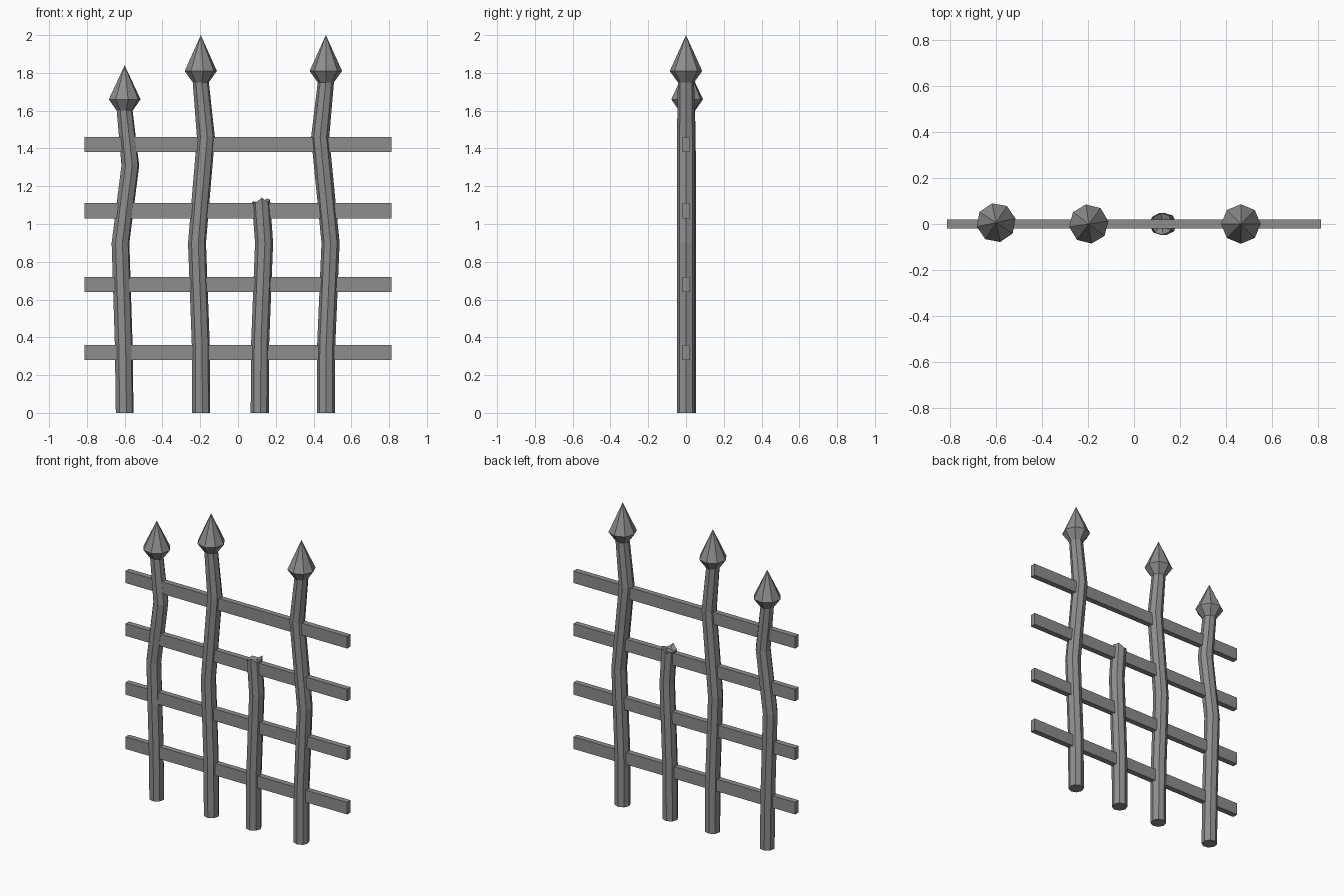
import bpy, bmesh, math

cube = bpy.data.objects.get("Cube")
if cube:
    bpy.data.objects.remove(cube, do_unlink=True)

SIDES = 8
iron = bpy.data.materials.new("dark grey iron")
GREY = (0.27, 0.27, 0.27, 1)
iron.diffuse_color = GREY
iron.use_nodes = True
iron.node_tree.nodes["Principled BSDF"].inputs["Base Color"].default_value = GREY


def finish(name, bm):
    bmesh.ops.recalc_face_normals(bm, faces=bm.faces)
    mesh = bpy.data.meshes.new(name)
    bm.to_mesh(mesh)
    bm.free()
    mesh.materials.append(iron)
    obj = bpy.data.objects.new(name, mesh)
    bpy.context.collection.objects.link(obj)


def ring(bm, x, y, z, radius, turn, lift=None):
    verts = []
    for i in range(SIDES):
        a = turn + i * math.tau / SIDES
        dz = lift[i] if lift else 0
        verts.append(bm.verts.new((x + radius * math.cos(a), y + radius * math.sin(a), z + dz)))
    return verts


def bridge(bm, low, high):
    for i in range(SIDES):
        j = (i + 1) % SIDES
        bm.faces.new((low[i], low[j], high[j], high[i]))


def make_post(name, path, y, turn, tip_z=None, jagged=None):
    """Bent octagonal bar, ending in a spear head or a broken hollow stub."""
    bm = bmesh.new()
    rings = [ring(bm, x, y, z, 0.048, turn) for x, z in path[:-1]]
    x, z = path[-1]
    if tip_z:
        rings.append(ring(bm, x, y, z, 0.043, turn))
        rings.append(ring(bm, x, y, z + 0.06, 0.086, turn))
    else:
        rings.append(ring(bm, x, y, z, 0.048, turn, jagged))
        rings.append(ring(bm, x, y, z - 0.01, 0.03, turn, jagged))
    bm.faces.new(rings[0])
    for low, high in zip(rings, rings[1:]):
        bridge(bm, low, high)
    # Spear point, or the sunken core of the break
    apex = bm.verts.new((x, y, tip_z or z - 0.02))
    for i in range(SIDES):
        bm.faces.new((rings[-1][i], rings[-1][(i + 1) % SIDES], apex))
    finish(name, bm)


# Upright bars
make_post("right_post", [(-0.6, 0), (-0.605, 0.36), (-0.622, 0.9), (-0.57, 1.31), (-0.6, 1.6)],
          0.006, math.radians(12), tip_z=1.84)
make_post("middle_post", [(-0.195, 0), (-0.197, 0.36), (-0.217, 0.9), (-0.17, 1.46), (-0.197, 1.75)],
          0, math.radians(8), tip_z=2)
make_post("left_post", [(0.465, 0), (0.467, 0.36), (0.49, 0.9), (0.435, 1.46), (0.465, 1.75)],
          0, 0, tip_z=2)
make_post("broken_post", [(0.115, 0), (0.117, 0.36), (0.138, 0.9), (0.122, 1.11)],
          0, math.radians(5), jagged=[0.02, 0.025, 0, 0.01, 0.005, 0, 0.03, 0.005])

# Horizontal rails
for i, z in enumerate((0.32, 0.68, 1.07, 1.42)):
    bm = bmesh.new()
    bmesh.ops.create_cube(bm, size=1)
    bmesh.ops.scale(bm, vec=(1.626, 0.037, 0.08), verts=bm.verts)
    bmesh.ops.translate(bm, vec=(0, 0, z), verts=bm.verts)
    finish(f"rail_{i + 1}", bm)
